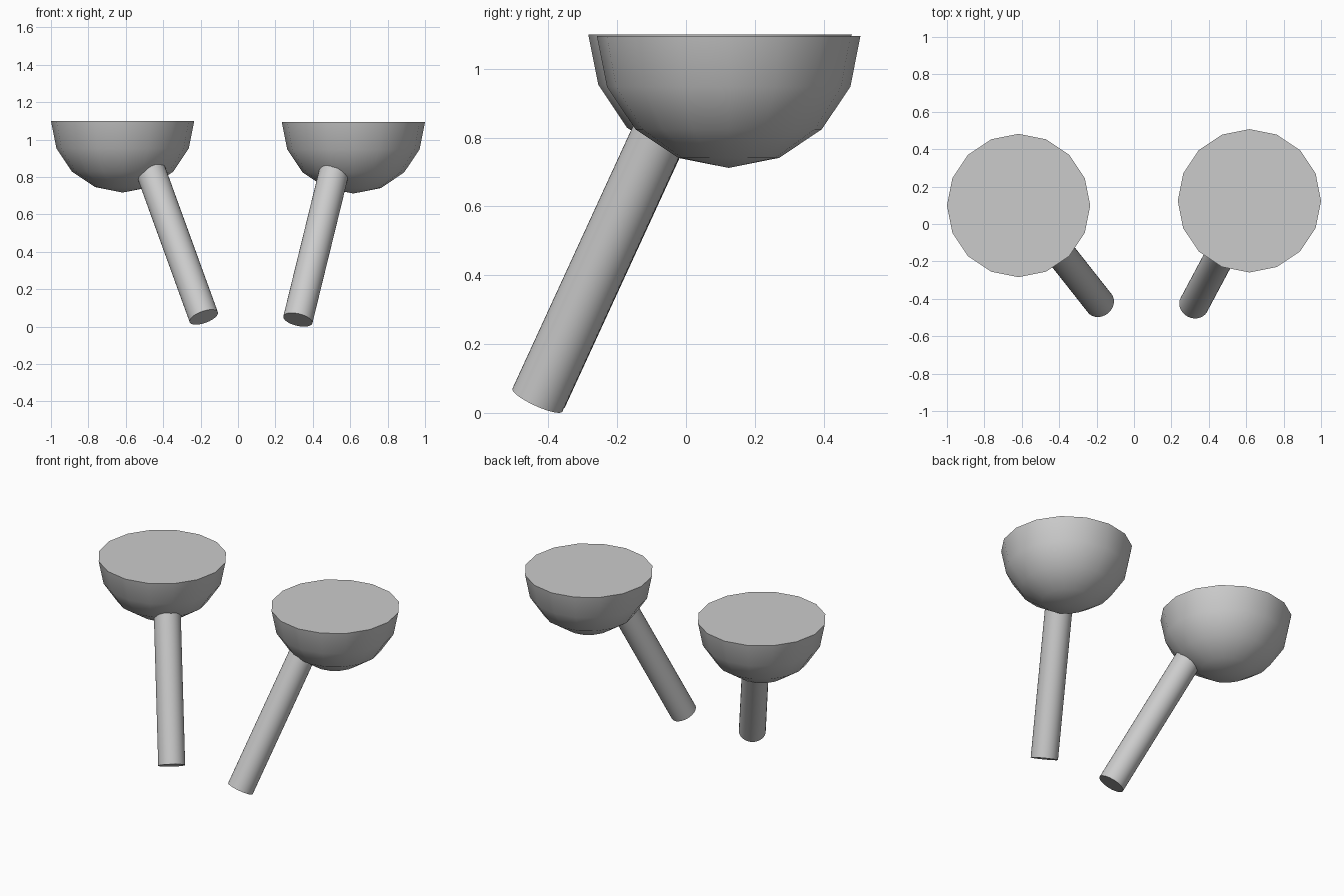
import bpy, bmesh, math
from mathutils import Vector

if "Cube" in bpy.data.objects:
    bpy.data.objects.remove(bpy.data.objects["Cube"])

BOWL_R = 0.383
HANDLE_R = 0.08


def finish(bm, name):
    bmesh.ops.recalc_face_normals(bm, faces=bm.faces)
    mesh = bpy.data.meshes.new(name)
    bm.to_mesh(mesh)
    bm.free()
    obj = bpy.data.objects.new(name, mesh)
    bpy.context.collection.objects.link(obj)
    bpy.ops.object.select_all(action='DESELECT')
    obj.select_set(True)
    bpy.context.view_layer.objects.active = obj
    bpy.ops.object.shade_smooth_by_angle(angle=math.radians(40))
    return obj


def bowl(name, centre):
    # lower half of a 16-sided sphere, closed with a flat lid
    bm = bmesh.new()
    bmesh.ops.create_uvsphere(bm, u_segments=16, v_segments=8, radius=BOWL_R)
    upper = [v for v in bm.verts if v.co.z > 0.001]
    bmesh.ops.delete(bm, geom=upper, context='VERTS')
    rim = [e for e in bm.edges if e.is_boundary]
    bmesh.ops.contextual_create(bm, geom=rim)
    obj = finish(bm, name)
    obj.location = centre
    return obj


def handle(name, base, slope, length):
    # tilted round rod that ends just inside the bowl
    bm = bmesh.new()
    bmesh.ops.create_cone(bm, cap_ends=True, segments=32, radius1=HANDLE_R,
                          radius2=HANDLE_R, depth=length)
    axis = Vector((slope[0], slope[1], 1)).normalized()
    obj = finish(bm, name)
    obj.rotation_mode = 'QUATERNION'
    obj.rotation_quaternion = axis.to_track_quat('Z', 'Y')
    obj.location = Vector(base) + axis * length / 2
    return obj


# left pair
bowl("left_bowl", (-0.617, 0.099, 1.10))
handle("left_handle", (-0.183, -0.424, 0.051), (-0.363, 0.46), 0.96)

# right pair
bowl("right_bowl", (0.617, 0.124, 1.095))
handle("right_handle", (0.320, -0.432, 0.037), (0.245, 0.459), 0.96)
